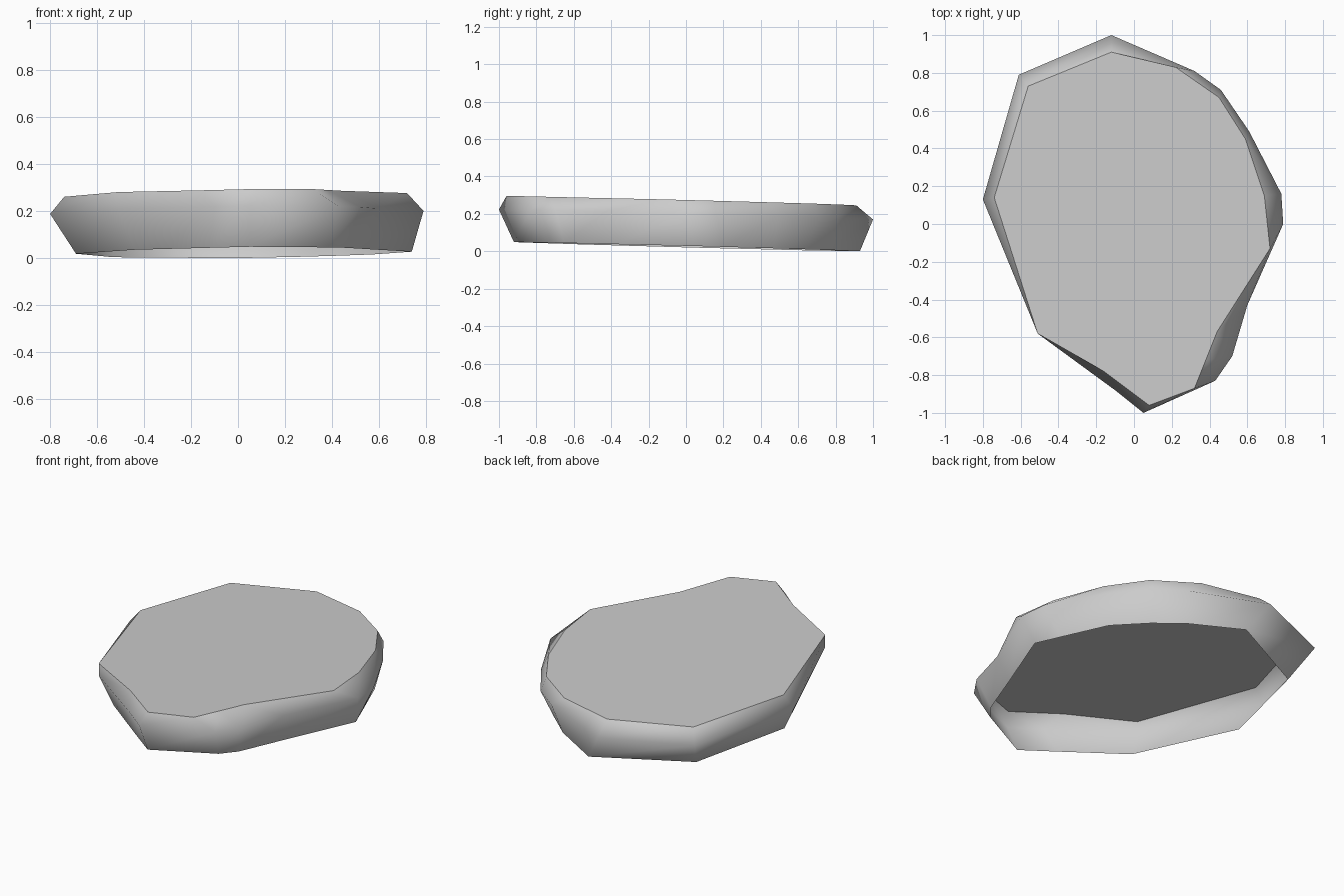
import bpy
import bmesh

# Remove the default cube only
cube = bpy.data.objects.get("Cube")
if cube:
    bpy.data.objects.remove(cube, do_unlink=True)


def make_material(name, color):
    material = bpy.data.materials.new(name)
    material.use_nodes = True
    material.diffuse_color = color
    material.node_tree.nodes["Principled BSDF"].inputs["Base Color"].default_value = color
    return material


def tilted(point, height):
    """Place an outline point on the slab's gently leaning plane."""
    x, y = point
    return (x, y, height - .026 * y + .006 * x)


# Outlines run counter-clockwise from the back corner, matched point for point
bottom_outline = [
    (-.01, .93), (-.53, .66), (-.69, .06), (-.44, -.54), (-.12, -.79),
    (.05, -.92), (.39, -.74), (.46, -.65), (.57, -.37), (.74, .05),
    (.68, .2), (.57, .47), (.42, .64), (.27, .77)]
girdle_outline = [
    (-.12, 1), (-.61, .79), (-.8, .13), (-.51, -.58), (-.1, -.88),
    (.05, -1), (.43, -.83), (.52, -.7), (.6, -.43), (.79, 0),
    (.78, .16), (.61, .49), (.46, .71), (.32, .81)]
top_outline = [
    (-.12, .91), (-.56, .73), (-.74, .14), (-.51, -.58), (-.16, -.78),
    (.08, -.96), (.32, -.87), (.38, -.72), (.44, -.57), (.72, -.13),
    (.69, .15), (.59, .45), (.45, .67), (.22, .83)]

# Stone slab: flared lower wall, narrower upper bevel, flat top, open underneath
bm = bmesh.new()
rings = []
for outline, height in ((bottom_outline, .025), (girdle_outline, .197), (top_outline, .27)):
    rings.append([bm.verts.new(tilted(point, height)) for point in outline])

for lower, upper in zip(rings, rings[1:]):
    count = len(lower)
    for i in range(count):
        j = (i + 1) % count
        wall = bm.faces.new((lower[i], lower[j], upper[j], upper[i]))
        wall.smooth = True

# Flat top with a crisp rim
top_face = bm.faces.new(rings[-1])
for edge in top_face.edges:
    edge.smooth = False

mesh = bpy.data.meshes.new("stone_slab")
bm.to_mesh(mesh)
bm.free()
mesh.materials.append(make_material("stone_grey", (.6, .6, .6, 1)))
slab = bpy.data.objects.new("stone_slab", mesh)
bpy.context.collection.objects.link(slab)
